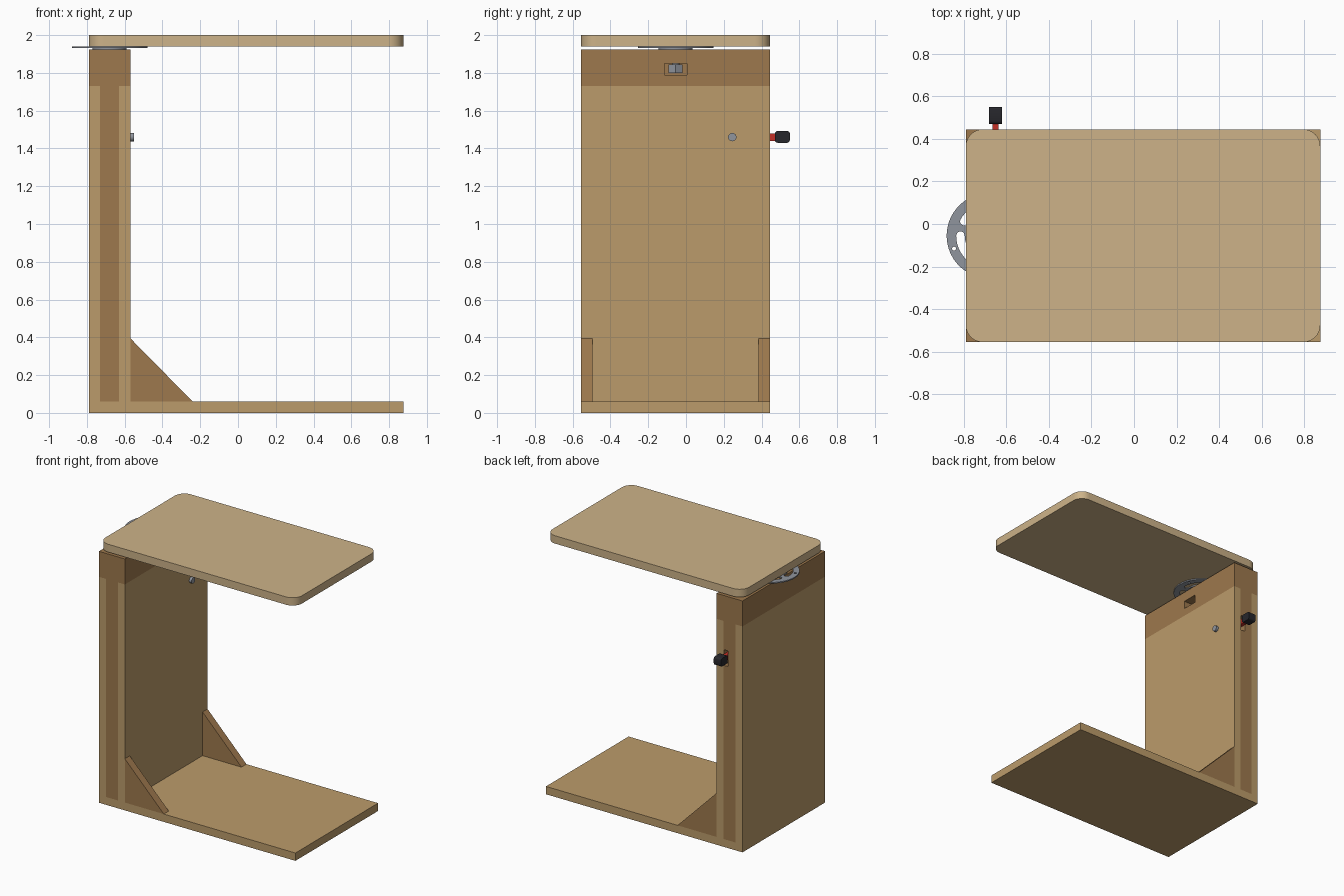
import bpy, bmesh
from math import sin, cos, radians, pi
from mathutils import Vector

if "Cube" in bpy.data.objects:
    bpy.data.objects.remove(bpy.data.objects["Cube"])


def material(name, rgb):
    m = bpy.data.materials.new(name)
    m.diffuse_color = (*rgb, 1)
    m.use_nodes = True
    m.node_tree.nodes["Principled BSDF"].inputs["Base Color"].default_value = m.diffuse_color
    return m


WOOD = material("wood", (0.50, 0.33, 0.145))
DARK = material("dark_wood", (0.34, 0.19, 0.075))
TOP = material("pale_wood", (0.61, 0.45, 0.25))
STEEL = material("steel", (0.28, 0.30, 0.34))
RED = material("red", (0.55, 0.03, 0.02))
BLACK = material("black", (0.02, 0.02, 0.025))


def prism(name, pts, axis, a, b, mat=None, smooth=False):
    """Extrude a 2D profile from a to b along x (yz), y (xz) or z (xy)."""
    place = {"x": lambda u, v: Vector((a, u, v)),
             "y": lambda u, v: Vector((u, a, v)),
             "z": lambda u, v: Vector((u, v, a))}[axis]
    bm = bmesh.new()
    face = bm.faces.new([bm.verts.new(place(u, v)) for u, v in pts])
    step = Vector([(b - a) * (c == axis) for c in "xyz"])
    ext = bmesh.ops.extrude_face_region(bm, geom=[face], use_keep_orig=True)
    bmesh.ops.translate(bm, vec=step,
                        verts=[g for g in ext["geom"] if isinstance(g, bmesh.types.BMVert)])
    bmesh.ops.recalc_face_normals(bm, faces=bm.faces)
    me = bpy.data.meshes.new(name)
    bm.to_mesh(me)
    bm.free()
    ob = bpy.data.objects.new(name, me)
    bpy.context.collection.objects.link(ob)
    if mat:
        me.materials.append(mat)
    if smooth:
        bpy.context.view_layer.objects.active = ob
        ob.select_set(True)
        bpy.ops.object.shade_smooth_by_angle(angle=radians(35))
        ob.select_set(False)
    return ob


def box(name, x, y, z, mat=None):
    return prism(name, [(x[0], y[0]), (x[1], y[0]), (x[1], y[1]), (x[0], y[1])],
                 "z", z[0], z[1], mat)


def arc(cx, cy, r, a0, a1, n):
    return [(cx + r * cos(radians(a0 + (a1 - a0) * i / n)),
             cy + r * sin(radians(a0 + (a1 - a0) * i / n))) for i in range(n + 1)]


def circle(cx, cy, r, n=32):
    return arc(cx, cy, r, 0, 360, n)[:-1]


def rounded(x0, x1, y0, y1, r, n=10):
    pts = []
    for i, (cx, cy) in enumerate([(x1 - r, y1 - r), (x0 + r, y1 - r),
                                  (x0 + r, y0 + r), (x1 - r, y0 + r)]):
        pts += arc(cx, cy, r, 90 * i, 90 * i + 90, n)
    return pts


def cut(ob, cutter):
    cutter.hide_render = True
    mod = ob.modifiers.new("cut", "BOOLEAN")
    mod.operation, mod.solver, mod.object = "DIFFERENCE", "EXACT", cutter
    bpy.context.view_layer.objects.active = ob
    bpy.ops.object.modifier_apply(modifier=mod.name)
    bpy.data.objects.remove(cutter)


X0, X1, Y0, Y1, T = -0.79, 0.875, -0.555, 0.445, 0.06
XC, YC = -0.68, -0.055          # swivel centre

# Base board and rounded table top
box("base_board", (X0, X1), (Y0, Y1), (0, T), WOOD)
prism("table_top", rounded(X0, X1, Y0, Y1, 0.08), "z", 1.94, 2.0, TOP, True)

# Hollow column: two panels, two edge spacers
box("outer_panel", (X0, X0 + T), (Y0, Y1), (T, 1.73), WOOD)
box("inner_panel", (-0.63, -0.57), (Y0, Y1), (T, 1.73), WOOD)
box("front_spacer", (-0.73, -0.63), (Y0, Y0 + T), (T, 1.73), DARK)
back = box("back_spacer", (-0.73, -0.63), (Y1 - T, Y1), (T, 1.73), DARK)
cut(back, box("slot_cutter", (-0.668, -0.632), (Y1 - 0.1, Y1 + 0.1), (1.39, 1.51)))

# Head block with a pocket for the pivot nut
head = box("head_block", (X0, -0.57), (Y0, Y1), (1.73, 1.925), DARK)
cut(head, box("pocket_cutter", (-0.74, -0.5), (-0.115, 0.005), (1.79, 1.85)))

# Corner braces
for side, y in (("front", Y0), ("back", Y1 - T)):
    prism(side + "_brace", [(-0.57, T), (-0.24, T), (-0.57, 0.395)], "y", y, y + T, DARK)

# Swivel plates with curved slots and lock holes
disc = prism("swivel_disc", circle(XC, YC, 0.2, 64), "z", 1.931, 1.94, STEEL, True)
for k in range(4):
    a = 180 + 90 * k
    end = lambda t: (XC + 0.135 * cos(radians(t)), YC + 0.135 * sin(radians(t)))
    s, e = a, a + 60
    pts = (arc(XC, YC, 0.155, s, e, 12) + arc(*end(e), 0.02, e, e + 180, 8)[1:-1]
           + arc(XC, YC, 0.115, e, s, 12) + arc(*end(s), 0.02, s + 180, s + 360, 8)[1:-1])
    cut(disc, prism("slot_cutter", pts, "z", 1.9, 1.96))
    h = radians(a + 20)
    cut(disc, prism("hole_cutter", circle(XC + 0.176 * cos(h), YC + 0.176 * sin(h), 0.009, 16),
                    "z", 1.9, 1.96))
prism("lower_plate", circle(XC, YC, 0.09, 48), "z", 1.925, 1.931, STEEL, True)

# Pivot bolt and nut inside the pocket
prism("pivot_nut", circle(XC, YC, 0.042, 6), "z", 1.80, 1.845, STEEL)
prism("pivot_bolt", circle(XC, YC, 0.02, 24), "z", 1.845, 1.94, STEEL, True)

# Lock lever, hinge pin and locking rod
box("lever_arm", (-0.665, -0.637), (0.09, 0.48), (1.44, 1.48), RED)
prism("hinge_pin", circle(0.245, 1.46, 0.022), "x", -0.73, -0.55, STEEL, True)
prism("lock_rod", circle(-0.651, 0.11, 0.009, 16), "z", 1.48, 1.73, STEEL, True)
knob = prism("lever_knob", rounded(0.47, 0.55, 1.43, 1.492, 0.014, 3), "x", -0.682, -0.62,
             BLACK, True)
